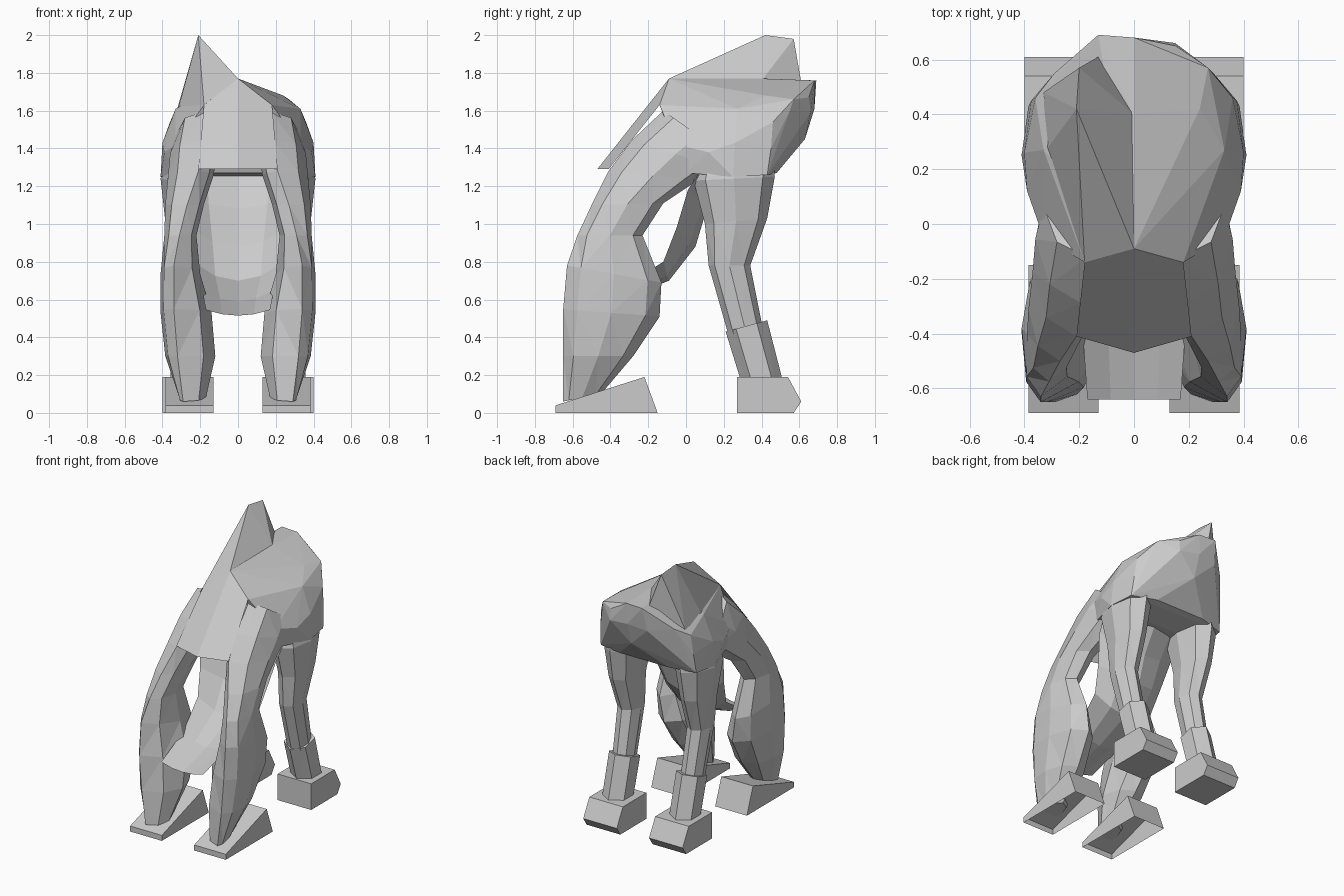
import bpy
import bmesh
from math import sin, cos, pi

cube = bpy.data.objects.get("Cube")
if cube:
    bpy.data.objects.remove(cube)

grey = bpy.data.materials.new("light_grey")
grey.use_nodes = True
tone = (0.6, 0.6, 0.6, 1)
grey.diffuse_color = tone
grey.node_tree.nodes["Principled BSDF"].inputs["Base Color"].default_value = tone


def finish(name, bm):
    bmesh.ops.recalc_face_normals(bm, faces=bm.faces)
    mesh = bpy.data.meshes.new(name)
    bm.to_mesh(mesh)
    bm.free()
    mesh.materials.append(grey)
    obj = bpy.data.objects.new(name, mesh)
    bpy.context.collection.objects.link(obj)
    return obj


def loft(name, rings, sides, side):
    """Each ring: rear (y, z), front (y, z), inner x, outer x, optional x of the rear ridge."""
    bm = bmesh.new()
    loops = []
    for (ya, za), (yb, zb), xa, xb, *ridge in rings:
        mid = (xa + xb) / 2
        shift = ridge[0] - mid if ridge else 0
        loop = []
        for i in range(sides):
            a = 2 * pi * i / sides
            t = (1 - cos(a)) / 2
            x = mid + (xb - xa) / 2 * sin(a) + shift * max(cos(a), 0) ** 3
            loop.append(bm.verts.new((side * x, ya + (yb - ya) * t, za + (zb - za) * t)))
        loops.append(loop)
    for a, b in zip(loops, loops[1:]):
        for i in range(sides):
            j = (i + 1) % sides
            bm.faces.new((a[i], a[j], b[j], b[i]))
    bm.faces.new(loops[0])
    bm.faces.new(loops[-1])
    bmesh.ops.triangulate(bm, faces=bm.faces[:])
    return finish(name, bm)


def sheet(name, rows, columns):
    """Each row: centre (y, z), edge (y, z), half width; a bowed open surface."""
    bm = bmesh.new()
    grid = []
    for (yc, zc), (ye, ze), w in rows:
        grid.append([bm.verts.new((u * w, yc + (ye - yc) * u * u, zc + (ze - zc) * u * u))
                     for u in columns])
    for a, b in zip(grid, grid[1:]):
        for i in range(len(columns) - 1):
            bm.faces.new((a[i], a[i + 1], b[i + 1], b[i]))
    return finish(name, bm)


def extrude_x(name, profile, x0, x1, side, open_bottom=False):
    bm = bmesh.new()
    a = [bm.verts.new((side * x0, y, z)) for y, z in profile]
    b = [bm.verts.new((side * x1, y, z)) for y, z in profile]
    n = len(profile)
    bm.faces.new(a)
    bm.faces.new(b)
    for i in range(n - 1 if open_bottom else n):
        j = (i + 1) % n
        bm.faces.new((a[i], a[j], b[j], b[i]))
    return finish(name, bm)


def hull(name, points, mirrored=()):
    bm = bmesh.new()
    for p in points:
        bm.verts.new(p)
    for x, y, z in mirrored:
        bm.verts.new((x, y, z))
        bm.verts.new((-x, y, z))
    result = bmesh.ops.convex_hull(bm, input=bm.verts[:])
    spare = [v for v in result["geom_interior"] if isinstance(v, bmesh.types.BMVert)]
    bmesh.ops.delete(bm, geom=spare, context="VERTS")
    return finish(name, bm)


# Open shell of the belly, slung between the hind legs
sheet("belly", [
    ((-0.64, 0.515), (-0.64, 0.545), 0.17),
    ((-0.36, 0.59), (-0.36, 0.65), 0.19),
    ((-0.09, 0.70), (-0.12, 0.80), 0.24),
    ((0.05, 0.88), (-0.05, 0.98), 0.27),
    ((0.11, 1.08), (0.01, 1.18), 0.31),
    ((0.22, 1.27), (0.10, 1.32), 0.33),
], (-1, -0.5, 0, 0.5, 1))

# Overhanging plate on the back
sheet("back_plate", [
    ((-0.47, 1.29), (-0.41, 1.29), 0.21),
    ((-0.09, 1.77), (-0.14, 1.63), 0.18),
], (-1, 0, 1))

# Chest, shoulders and blunt neck
hull("shoulder_mass", [
    (0, -0.09, 1.77), (0, 0.40, 1.77), (-0.13, 0.69, 1.76), (0, 0.68, 1.76),
    (0.15, 0.65, 1.67), (0.24, 0.42, 1.68), (0.27, 0.57, 1.66), (0, 0.68, 1.61),
    (0, 0.63, 1.45),
], [
    (0.18, -0.14, 1.63), (0.33, 0.27, 1.61), (0.36, 0.46, 1.54), (0.29, 0.55, 1.60),
    (0.15, 0.66, 1.59), (0.26, 0.54, 1.42), (0.33, -0.05, 1.42), (0.33, 0.0, 1.27),
    (0.39, 0.12, 1.38), (0.40, 0.26, 1.43), (0.41, 0.25, 1.25), (0.375, 0.45, 1.40),
    (0.385, 0.43, 1.26), (0.20, 0.48, 1.27),
])

# Broken peak on one side of the neck
hull("broken_peak", [
    (-0.21, 0.42, 2.0), (-0.20, 0.57, 1.98), (-0.15, 0.19, 1.85),
    (-0.32, 0.27, 1.60), (-0.33, 0.48, 1.58), (-0.13, 0.61, 1.75),
    (0, 0.40, 1.76), (0, -0.09, 1.77), (-0.18, -0.14, 1.63),
])

for side, label in ((1, "left"), (-1, "right")):
    # Hind leg, flowing out of the flank and tapering into the foot
    loft(label + "_hind_leg", [
        ((-0.12, 1.60), (0.25, 1.34), 0.08, 0.33, 0.17),
        ((-0.29, 1.44), (0.18, 1.30), 0.11, 0.36, 0.19),
        ((-0.41, 1.28), (0.06, 1.23), 0.13, 0.37, 0.21),
        ((-0.50, 1.10), (-0.12, 1.11), 0.18, 0.385, 0.27),
        ((-0.575, 0.94), (-0.23, 0.94), 0.22, 0.39, 0.31),
        ((-0.63, 0.78), (-0.13, 0.69), 0.20, 0.41, 0.34),
        ((-0.65, 0.55), (-0.14, 0.51), 0.14, 0.41, 0.34),
        ((-0.65, 0.30), (-0.28, 0.30), 0.12, 0.385, 0.32),
        ((-0.65, 0.06), (-0.45, 0.10), 0.17, 0.31, 0.29),
    ], 8, side)
    extrude_x(label + "_hind_foot",
              [(-0.15, 0), (-0.22, 0.19), (-0.69, 0.04), (-0.69, 0)],
              0.13, 0.385, side, True)
    # Front limb, from shoulder to wrist
    loft(label + "_arm", [
        ((0.08, 1.42), (0.46, 1.42), 0.15, 0.37),
        ((0.04, 1.23), (0.47, 1.25), 0.16, 0.41),
        ((0.10, 1.00), (0.43, 1.03), 0.19, 0.385),
        ((0.12, 0.78), (0.34, 0.78), 0.20, 0.36),
        ((0.22, 0.43), (0.40, 0.48), 0.20, 0.35),
        ((0.32, 0.16), (0.48, 0.16), 0.20, 0.35),
    ], 8, side)
    loft(label + "_wrist_cuff", [
        ((0.21, 0.43), (0.43, 0.49), 0.17, 0.37),
        ((0.30, 0.14), (0.52, 0.14), 0.17, 0.37),
    ], 6, side)
    extrude_x(label + "_front_hand",
              [(0.27, 0), (0.27, 0.19), (0.54, 0.19), (0.61, 0.06), (0.57, 0)],
              0.13, 0.40, side)
